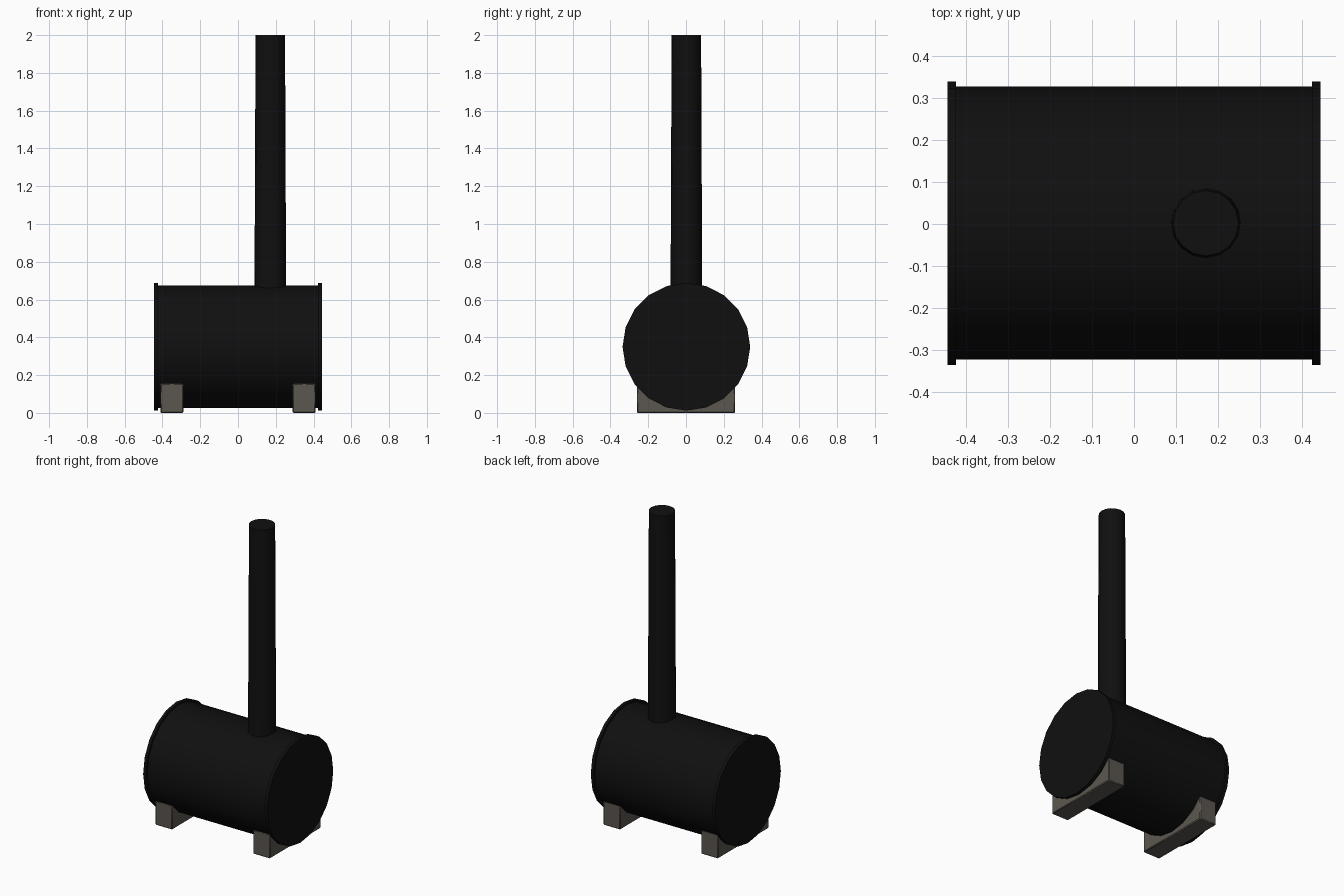
import bpy
from math import pi, radians

cube = bpy.data.objects.get("Cube")
if cube:
    bpy.data.objects.remove(cube, do_unlink=True)


def material(name, colour):
    m = bpy.data.materials.new(name)
    m.use_nodes = True
    m.diffuse_color = colour
    bsdf = next(n for n in m.node_tree.nodes if n.type == 'BSDF_PRINCIPLED')
    bsdf.inputs["Base Color"].default_value = colour
    return m


black = material("soot black", (0.005, 0.005, 0.005, 1))
stone = material("warm grey stone", (0.105, 0.094, 0.078, 1))


def finish(name, mat):
    ob = bpy.context.object
    ob.name = name
    ob.data.materials.append(mat)
    bpy.ops.object.shade_smooth_by_angle(angle=radians(35))
    return ob


def tube(name, sides, r_low, r_high, length, centre, rotation=(0, 0, 0)):
    bpy.ops.mesh.primitive_cone_add(vertices=sides, radius1=r_low, radius2=r_high,
                                    depth=length, location=centre, rotation=rotation)
    return finish(name, black)


# Horizontal drum with a wider plate at each end
axis_z = 0.35
along_x = (0, pi / 2, 0)
tube("drum", 20, 0.325, 0.325, 0.86, (0, 0.002, axis_z), along_x)

for side, label in ((1, "left"), (-1, "right")):
    tube(label + "_end_plate", 20, 0.338, 0.338, 0.02,
         (side * 0.434, 0.002, axis_z), along_x)

    # Block foot running across under the drum
    bpy.ops.mesh.primitive_cube_add(size=1, location=(side * 0.35, 0, 0.078))
    foot = bpy.context.object
    foot.scale = (0.122, 0.52, 0.156)
    bpy.ops.object.transform_apply(location=False, rotation=False, scale=True)
    finish(label + "_foot", stone)
    bevel = foot.modifiers.new("soft edges", 'BEVEL')
    bevel.width = 0.005
    bevel.segments = 1

# Tall chimney, slightly tapered, sunk into the drum
base, top = 0.60, 2.0
tube("chimney", 16, 0.084, 0.078, top - base, (0.171, 0.002, (base + top) / 2))
